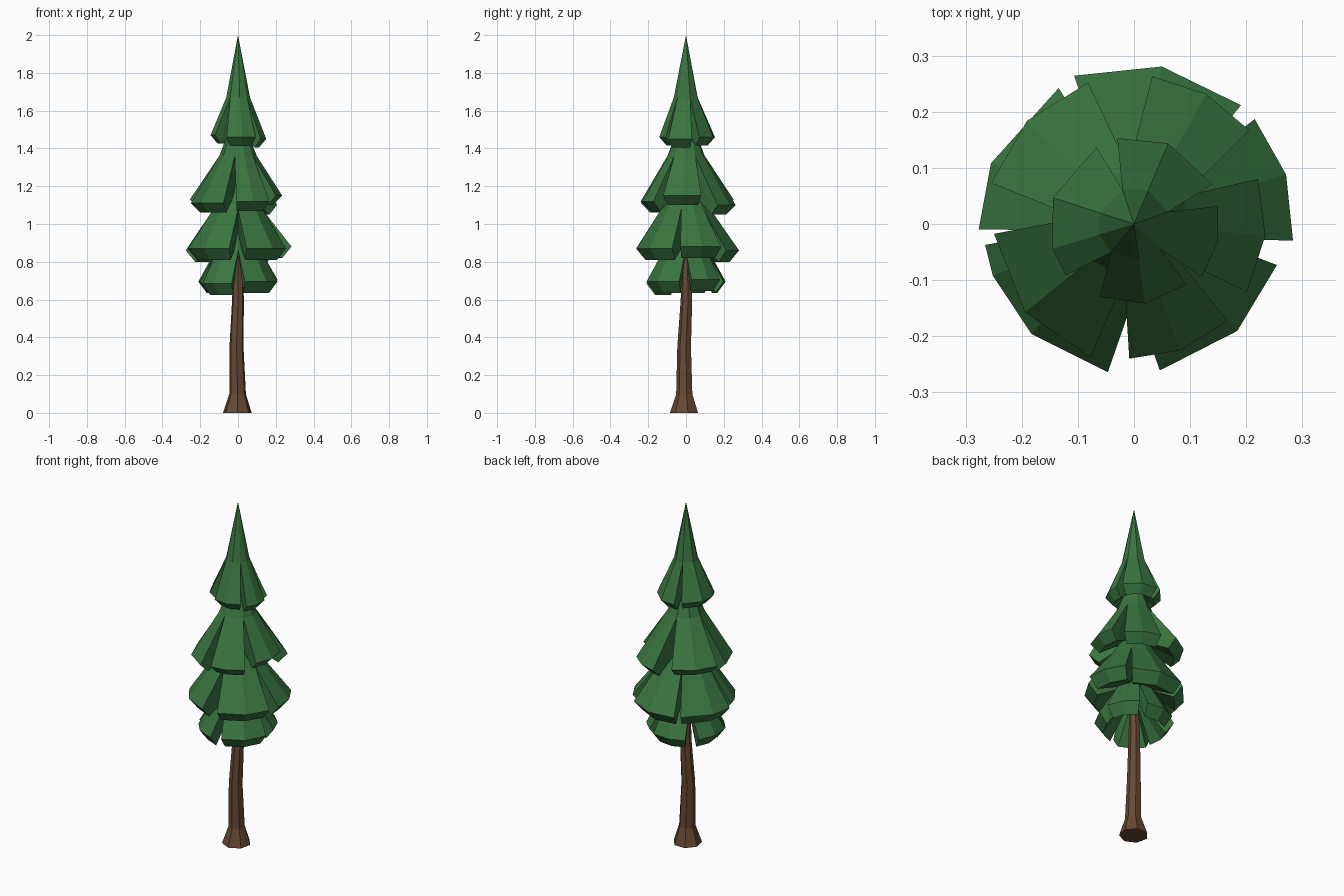
import bpy, bmesh
from math import cos, sin, radians, tau

if "Cube" in bpy.data.objects:
    bpy.data.objects.remove(bpy.data.objects["Cube"])


def material(name, rgb):
    m = bpy.data.materials.new(name)
    m.diffuse_color = (*rgb, 1)
    m.use_nodes = True
    m.node_tree.nodes["Principled BSDF"].inputs["Base Color"].default_value = m.diffuse_color
    return m


GREEN = material("pine green", (0.042, 0.18, 0.052))
BROWN = material("bark brown", (0.135, 0.066, 0.034))


def finish(bm, name, mat):
    bmesh.ops.remove_doubles(bm, verts=bm.verts, dist=0.0005)
    bmesh.ops.recalc_face_normals(bm, faces=bm.faces)
    me = bpy.data.meshes.new(name)
    bm.to_mesh(me)
    bm.free()
    me.materials.append(mat)
    ob = bpy.data.objects.new(name, me)
    bpy.context.collection.objects.link(ob)
    return ob


# Trunk: flared foot, slight bend
bm = bmesh.new()
SIDES = 7
rings = []
for x, y, z, r in [(-.004, -.007, 0, .078), (-.002, -.007, .1, .045), (-.008, -.008, .35, .038),
                   (0, .004, .6, .032), (0, 0, .95, .02)]:
    rings.append([bm.verts.new((x + r * cos(tau * (i + .25) / SIDES),
                                y + r * sin(tau * (i + .25) / SIDES), z)) for i in range(SIDES)])
for a, b in zip(rings, rings[1:]):
    for i in range(SIDES):
        j = (i + 1) % SIDES
        bm.faces.new((a[i], a[j], b[j], b[i]))
bm.faces.new(rings[0])
bm.faces.new(rings[-1])
finish(bm, "trunk", BROWN)


def tier(name, apex, mid, edge_z, rim, under, lobes):
    """Skirt of branches: each lobe is (angles, edge radius, height shift); gaps between lobes are notches.
    mid = (radius, z); rim = (inset, drop) below the edge; under = height of the hollow underside centre."""
    bm = bmesh.new()

    def pt(r, deg, z):
        return bm.verts.new((r * cos(radians(deg)), r * sin(radians(deg)), z))

    n = len(lobes)
    for k, (angs, r, dz) in enumerate(lobes):
        prev_end = lobes[k - 1][0][-1] - (360 if k == 0 else 0)
        next_start = lobes[(k + 1) % n][0][0] + (360 if k == n - 1 else 0)
        mid_angs = list(angs)
        mid_angs[0] = (angs[0] + prev_end) / 2
        mid_angs[-1] = (angs[-1] + next_start) / 2
        top, low = pt(0, 0, apex), pt(0, 0, under)
        m = [pt(mid[0], a, mid[1]) for a in mid_angs]
        e = [pt(r, a, edge_z + dz) for a in angs]
        b = [pt(r - rim[0], a, edge_z + dz - rim[1]) for a in angs]
        for i in range(len(angs) - 1):
            j = i + 1
            bm.faces.new((top, m[i], m[j]))
            bm.faces.new((m[i], e[i], e[j], m[j]))
            bm.faces.new((e[i], b[i], b[j], e[j]))
            bm.faces.new((b[i], low, b[j]))
        for i in (0, -1):      # notch walls
            bm.faces.new((m[i], e[i], b[i]))
            bm.faces.new((m[i], b[i], low))
    finish(bm, name, GREEN)


# Foliage tiers, top to bottom
tier("foliage_top", 2.0, (.065, 1.67), 1.46, (.04, .045), 1.5, [
    ((-115, -82, -49), .143, 0), ((-38, -12, 12), .153, -.01),
    ((27, 67, 101), .156, 0), ((116, 162, 197, 217), .152, .01)])

tier("foliage_upper", 1.62, (.10, 1.36), 1.12, (.05, .05), 1.2, [
    ((-92, -70, -46), .24, 0), ((-31, -5, 20), .235, .03),
    ((39, 61, 83), .265, -.02), ((108, 136, 164), .265, .01), ((184, 219, 252), .25, -.01)])

tier("foliage_middle", 1.3, (.13, 1.08), .87, (.05, .06), .92, [
    ((-80, -46, -16), .265, .0), ((-6, 18, 41), .285, .01),
    ((48, 80, 112), .285, -.01), ((119, 157, 182), .277, -.01), ((188, 200, 227, 260), .268, .0)])

tier("foliage_bottom", 1.0, (.12, .86), .695, (.045, .06), .86, [
    ((-80, -45, -10), .212, .0), ((8, 34, 58), .212, .01),
    ((70, 98, 124), .212, .0), ((144, 172, 200), .212, .0), ((208, 232, 261), .212, -.01)])
